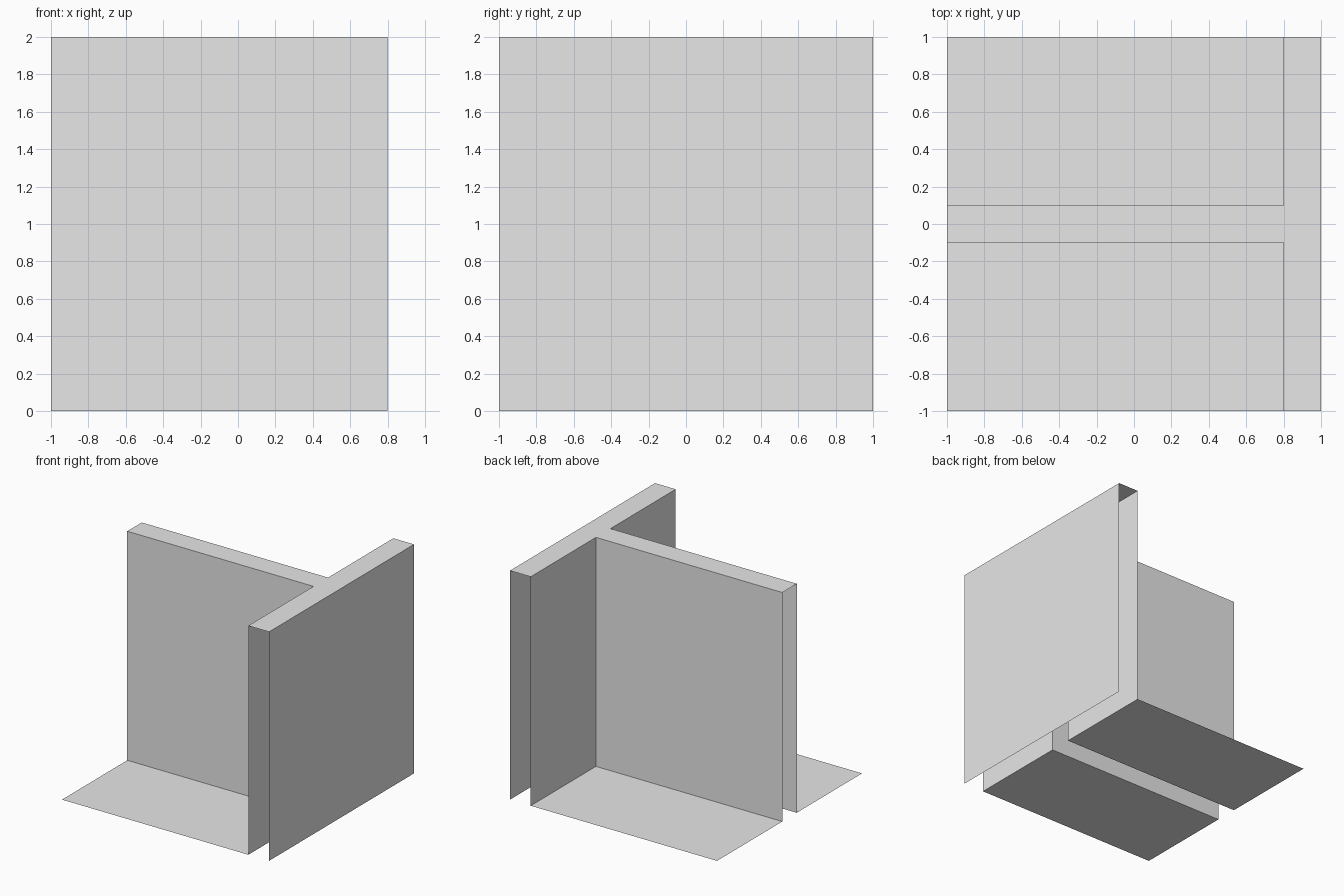
import bpy

# Remove the default cube
cube = bpy.data.objects.get("Cube")
if cube:
    bpy.data.objects.remove(cube, do_unlink=True)

# Single plain grey
grey = bpy.data.materials.new("plain_grey")
grey.use_nodes = True
grey.diffuse_color = (0.8, 0.8, 0.8, 1)
grey.node_tree.nodes["Principled BSDF"].inputs["Base Color"].default_value = (0.8, 0.8, 0.8, 1)

EDGE, INNER, HALF, HEIGHT = 1.0, 0.8, 0.1, 2.0


def sheet(name, points, faces):
    """Open surface from a few corner points."""
    mesh = bpy.data.meshes.new(name)
    mesh.from_pydata(points, [], faces)
    mesh.materials.append(grey)
    obj = bpy.data.objects.new(name, mesh)
    bpy.context.collection.objects.link(obj)
    return obj


def wall(name, start, end):
    """Vertical sheet over a ground line; it faces right of start to end."""
    a, b = (*start, 0), (*end, 0)
    c, d = (*end, HEIGHT), (*start, HEIGHT)
    return sheet(name, [a, b, c, d], [(0, 1, 2, 3)])


# T-shaped top: stem and crossbar
outline = [(-EDGE, -HALF), (INNER, -HALF), (INNER, -EDGE), (EDGE, -EDGE),
           (EDGE, EDGE), (INNER, EDGE), (INNER, HALF), (-EDGE, HALF)]
sheet("top_cap", [(x, y, HEIGHT) for x, y in outline],
      [(0, 1, 6, 7), (2, 3, 4, 5, 6, 1)])

# Outer plate, with the ends and underside left open
wall("outer_plate", (EDGE, -EDGE), (EDGE, EDGE))

# Matching corner on each side: stem wall, inner plate and floor
for side, s in (("front", -1), ("back", 1)):
    stem = [(-EDGE, s * HALF), (INNER, s * HALF)]
    inner = [(INNER, s * HALF), (INNER, s * EDGE)]
    floor = [(-EDGE, s * HALF, 0), (INNER, s * HALF, 0),
             (INNER, s * EDGE, 0), (-EDGE, s * EDGE, 0)]
    if s > 0:
        stem.reverse()
    else:
        inner.reverse()
        floor.reverse()
    wall(side + "_stem_wall", *stem)
    wall(side + "_inner_plate", *reversed(inner))
    sheet(side + "_floor", floor, [(0, 1, 2, 3)])
